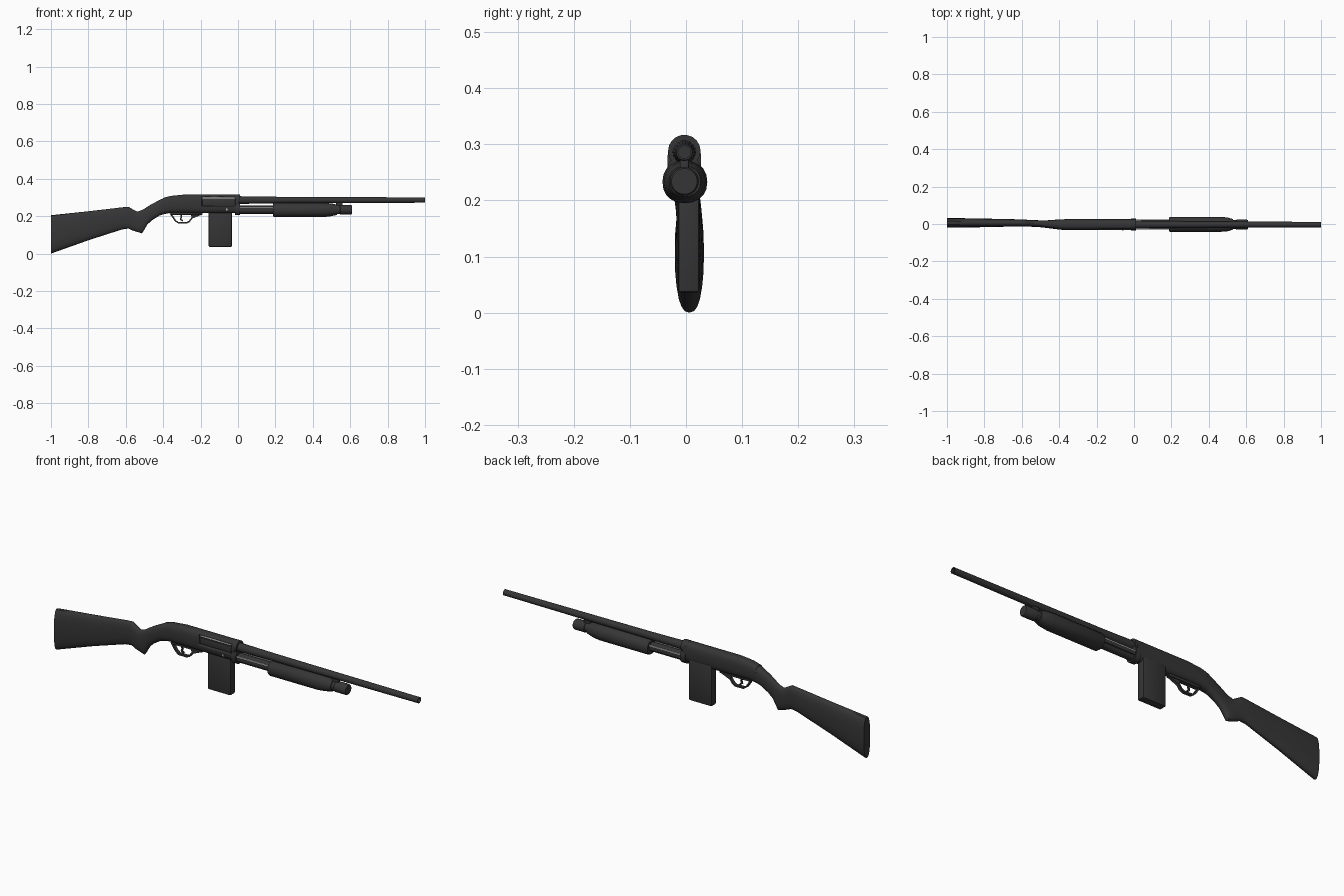
import bpy, bmesh, math
from mathutils import Vector

if "Cube" in bpy.data.objects:
    bpy.data.objects.remove(bpy.data.objects["Cube"])


def material(name, c):
    m = bpy.data.materials.new(name)
    m.diffuse_color = (*c, 1)
    m.use_nodes = True
    m.node_tree.nodes["Principled BSDF"].inputs["Base Color"].default_value = m.diffuse_color
    return m


DARK = material("dark_grey", (0.036, 0.036, 0.036))
STEEL = material("light_steel", (0.55, 0.55, 0.55))


def finish(name, bm, mat, angle=35):
    bmesh.ops.recalc_face_normals(bm, faces=bm.faces)
    me = bpy.data.meshes.new(name)
    bm.to_mesh(me)
    bm.free()
    ob = bpy.data.objects.new(name, me)
    bpy.context.collection.objects.link(ob)
    me.materials.append(mat)
    bpy.ops.object.select_all(action='DESELECT')
    ob.select_set(True)
    bpy.context.view_layer.objects.active = ob
    bpy.ops.object.shade_smooth_by_angle(angle=math.radians(angle))
    return ob


def loft(name, sections, mat=DARK, power=2.0, n=20, caps=True):
    """Superellipse rings along x; section = (x, z_bottom, z_top, half_width, y_centre)"""
    bm = bmesh.new()
    rings = []
    for x, zb, zt, hw, cy in sections:
        ring = []
        for i in range(n):
            a = 2 * math.pi * i / n
            c, s = math.cos(a), math.sin(a)
            y = math.copysign(abs(c) ** (2 / power), c) * hw
            z = math.copysign(abs(s) ** (2 / power), s) * (zt - zb) / 2
            ring.append(bm.verts.new((x, cy + y, (zb + zt) / 2 + z)))
        rings.append(ring)
    for a, b in zip(rings, rings[1:]):
        for i in range(n):
            j = (i + 1) % n
            bm.faces.new((a[i], a[j], b[j], b[i]))
    if caps:
        bm.faces.new(rings[0])
        bm.faces.new(rings[-1])
    return finish(name, bm, mat)


def turned(name, profile, z, mat=DARK, n=18, y=-0.003):
    """Round part along x from (x, radius) pairs"""
    return loft(name, [(x, z - r, z + r, r, y) for x, r in profile], mat, n=n)


def box(name, x0, x1, y0, y1, z0, z1, mat=DARK, bevel=0.0):
    bm = bmesh.new()
    bmesh.ops.create_cube(bm, size=1)
    for v in bm.verts:
        v.co = Vector(((x0 + x1) / 2 + v.co.x * (x1 - x0),
                       (y0 + y1) / 2 + v.co.y * (y1 - y0),
                       (z0 + z1) / 2 + v.co.z * (z1 - z0)))
    if bevel:
        bmesh.ops.bevel(bm, geom=bm.edges[:], offset=bevel, segments=2,
                        affect='EDGES', profile=0.5)
    return finish(name, bm, mat)


def ribbon(name, points, thick, width, mat=DARK, y=-0.003):
    """Flat strip following (x, z) points; thick is in the side plane"""
    bm = bmesh.new()
    pts = [Vector(p) for p in points]
    rings = []
    for i, p in enumerate(pts):
        t = (pts[min(i + 1, len(pts) - 1)] - pts[max(i - 1, 0)]).normalized()
        nrm = Vector((-t.y, t.x)) * thick / 2
        rings.append([bm.verts.new((p.x + s * nrm.x, y + w * width / 2, p.y + s * nrm.y))
                      for s, w in ((1, 1), (1, -1), (-1, -1), (-1, 1))])
    for a, b in zip(rings, rings[1:]):
        for i in range(4):
            j = (i + 1) % 4
            bm.faces.new((a[i], a[j], b[j], b[i]))
    bm.faces.new(rings[0])
    bm.faces.new(rings[-1])
    return finish(name, bm, mat)


# Stock with pistol grip
loft("stock", [
    (-1.0, 0.0, 0.205, 0.025, 0.006), (-0.98, 0.007, 0.207, 0.026, 0.006),
    (-0.80, 0.071, 0.226, 0.023, 0.006), (-0.62, 0.129, 0.247, 0.019, 0.006),
    (-0.585, 0.134, 0.25, 0.019, 0.005), (-0.565, 0.124, 0.238, 0.018, 0.004),
    (-0.54, 0.116, 0.224, 0.018, 0.003), (-0.513, 0.108, 0.232, 0.018, 0.002),
    (-0.503, 0.124, 0.238, 0.018, 0.001), (-0.485, 0.155, 0.25, 0.019, 0),
    (-0.46, 0.178, 0.265, 0.021, -0.001), (-0.42, 0.203, 0.286, 0.025, -0.002),
    (-0.385, 0.215, 0.302, 0.028, -0.003)], power=2.5, n=24)

# Receiver with ejection port cut in the front side
receiver = loft("receiver", [
    (-0.40, 0.21, 0.297, 0.027, -0.003), (-0.36, 0.218, 0.308, 0.029, -0.003),
    (-0.29, 0.217, 0.315, 0.030, -0.003), (-0.20, 0.216, 0.315, 0.030, -0.003),
    (0.0, 0.216, 0.315, 0.030, -0.003)], power=2.8, n=28)
cutter = box("port_cutter", -0.195, -0.015, -0.06, -0.022, 0.255, 0.302)
cutter.hide_render = True
cutter.hide_set(True)
cut = receiver.modifiers.new("port", 'BOOLEAN')
cut.object = cutter
cut.operation = 'DIFFERENCE'
cut.solver = 'EXACT'
box("bolt", -0.192, -0.018, -0.028, -0.01, 0.257, 0.290, bevel=0.003)
box("bolt_rail", -0.190, -0.020, -0.0245, -0.015, 0.294, 0.300, STEEL)
turned("receiver_ring", [(-0.015, 0.029), (0.012, 0.029)], 0.288)
loft("receiver_collar", [(-0.015, 0.205, 0.28, 0.033, -0.003),
                         (0.012, 0.205, 0.28, 0.033, -0.003)], power=2.3)

# Barrel with a recessed bore
turned("barrel", [(0.0, 0.021), (0.06, 0.020), (0.20, 0.018), (0.5, 0.0165), (0.97, 0.0145),
                  (1.0, 0.0145), (1.0, 0.011), (0.96, 0.011)], 0.286)

# Magazine tube, pump grip, end cap and barrel clamp
turned("magazine_tube", [(0.0, 0.022), (0.56, 0.022)], 0.234)
loft("pump_grip", [
    (0.188, 0.199, 0.267, 0.037, -0.002), (0.194, 0.195, 0.271, 0.040, -0.002),
    (0.46, 0.195, 0.271, 0.040, -0.002), (0.50, 0.200, 0.268, 0.037, -0.002),
    (0.53, 0.207, 0.261, 0.028, -0.002)], power=2.2, n=20)
turned("tube_cap", [(0.525, 0.024), (0.545, 0.024), (0.547, 0.026), (0.605, 0.026),
                    (0.61, 0.023)], 0.234)
box("barrel_clamp", 0.525, 0.56, -0.011, 0.005, 0.245, 0.28, bevel=0.002)

# Action bars on both sides
for label, side in (("front", -1), ("back", 1)):
    cy = -0.003 + side * 0.0235
    box("action_bar_" + label, 0.0, 0.20, cy - 0.0025, cy + 0.0025, 0.228, 0.246)
    box("bar_edge_" + label, 0.0, 0.19, cy - 0.0025, cy + 0.0025, 0.246, 0.251, STEEL)

# Box magazine
box("box_magazine", -0.157, -0.032, -0.014, 0.024, 0.036, 0.25, bevel=0.005)
box("magazine_pin", -0.065, -0.055, -0.034, -0.02, 0.231, 0.241, STEEL)

# Trigger and guard
box("trigger_plate", -0.36, -0.19, -0.015, 0.009, 0.207, 0.225, bevel=0.003)
ribbon("trigger_guard", [(-0.362, 0.215), (-0.35, 0.198), (-0.335, 0.176), (-0.32, 0.165),
                         (-0.275, 0.164), (-0.26, 0.172), (-0.247, 0.19), (-0.19, 0.214)],
       0.008, 0.016)
ribbon("guard_web", [(-0.25, 0.201), (-0.2, 0.215)], 0.018, 0.016)
ribbon("trigger", [(-0.305, 0.212), (-0.303, 0.195), (-0.307, 0.183), (-0.295, 0.174)],
       0.008, 0.008)
